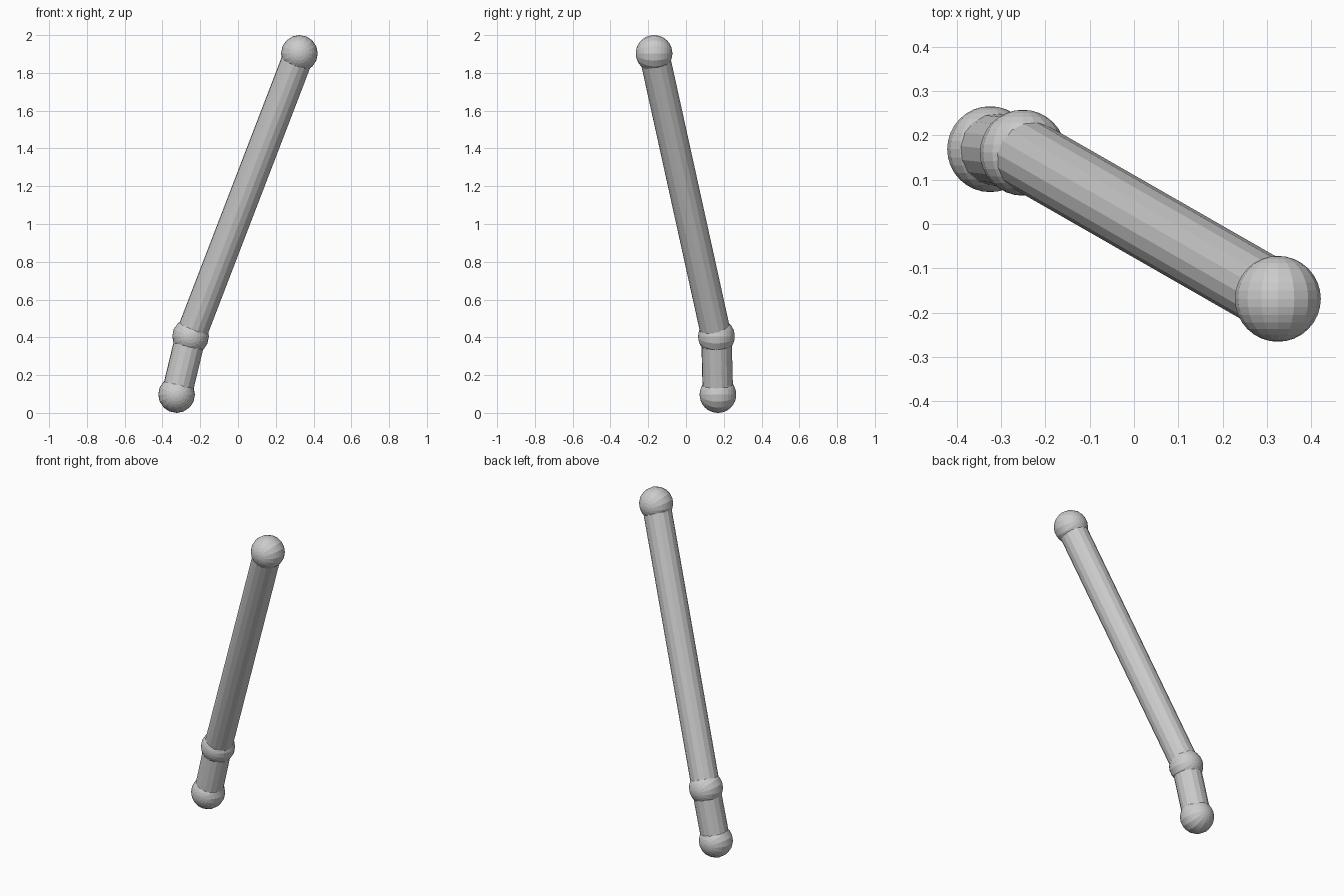
import bpy
import math
from mathutils import Vector

if "Cube" in bpy.data.objects:
    bpy.data.objects.remove(bpy.data.objects["Cube"])

BALL_R, TUBE_R = 0.097, 0.081

# Joint centres along the bent rod
foot = Vector((-0.325, 0.169, 0.097))
bend = Vector((-0.251, 0.161, 0.405))
tip = Vector((0.325, -0.169, 1.903))


def ball(name, centre):
    bpy.ops.mesh.primitive_uv_sphere_add(
        segments=16, ring_count=16, radius=BALL_R,
        location=centre, rotation=(math.radians(90), 0, 0))
    bpy.context.object.name = name


def tube(name, a, b):
    axis = b - a
    bpy.ops.mesh.primitive_cylinder_add(
        vertices=16, radius=TUBE_R, depth=axis.length, location=(a + b) / 2)
    obj = bpy.context.object
    obj.name = name
    obj.rotation_euler = axis.to_track_quat('Z', 'Y').to_euler()


# Round joints
ball("foot_ball", foot)
ball("bend_ball", bend)
ball("tip_ball", tip)

# Straight tubes between the joints
tube("short_tube", foot, bend)
tube("long_tube", bend, tip)
